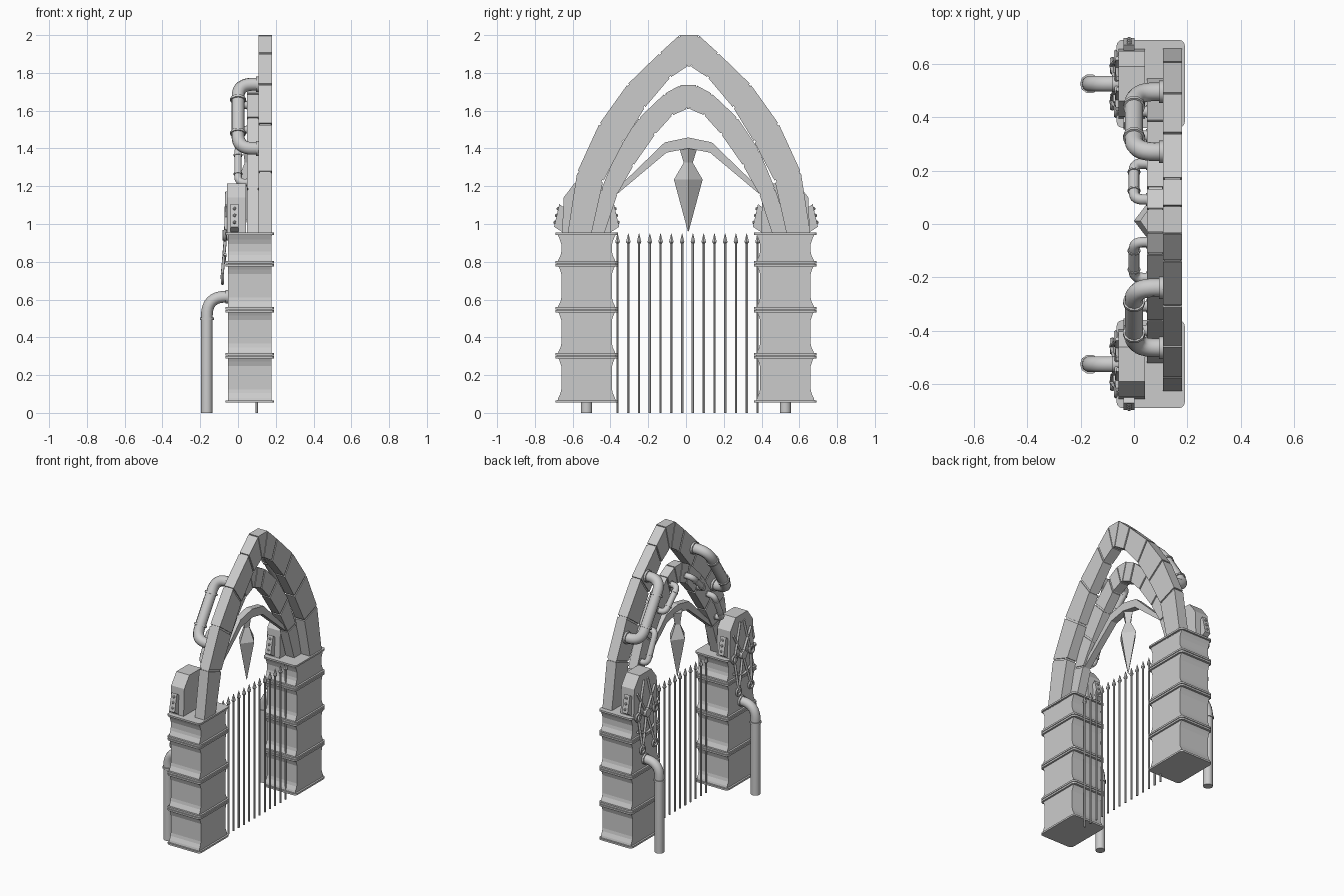
import bpy, bmesh, math
from mathutils import Vector

if "Cube" in bpy.data.objects:
    bpy.data.objects.remove(bpy.data.objects["Cube"])

OFF = 0.012  # the arches and gate sit slightly off the pillar centre line


def finish(name, bm):
    bmesh.ops.recalc_face_normals(bm, faces=bm.faces)
    me = bpy.data.meshes.new(name)
    bm.to_mesh(me)
    bm.free()
    ob = bpy.data.objects.new(name, me)
    bpy.context.collection.objects.link(ob)
    return ob


def add_prism(bm, pts, axis, a, b):
    """Extrude a 2D outline along x (y,z outline) or z (x,y outline)."""
    put = (lambda p, t: (t, p[0], p[1])) if axis == 'x' else (lambda p, t: (p[0], p[1], t))
    lo = [bm.verts.new(put(p, a)) for p in pts]
    hi = [bm.verts.new(put(p, b)) for p in pts]
    n = len(pts)
    bm.faces.new(lo)
    bm.faces.new(hi[::-1])
    for i in range(n):
        j = (i + 1) % n
        bm.faces.new((lo[i], lo[j], hi[j], hi[i]))


def prism(name, pts, axis, a, b):
    bm = bmesh.new()
    add_prism(bm, pts, axis, a, b)
    return finish(name, bm)


def add_rings(bm, x, y, rings, n):
    """Stack of (z, rx, ry) rings, capped."""
    loops = []
    for z, rx, ry in rings:
        loops.append([bm.verts.new((x + rx * math.cos(2 * math.pi * i / n),
                                    y + ry * math.sin(2 * math.pi * i / n), z)) for i in range(n)])
    for l0, l1 in zip(loops, loops[1:]):
        for i in range(n):
            j = (i + 1) % n
            bm.faces.new((l0[i], l0[j], l1[j], l1[i]))
    bm.faces.new(loops[0][::-1])
    bm.faces.new(loops[-1])


def tube(name, pts, r, bend=0.0, collars=()):
    """Round pipe along a polyline with rounded corners; collars are (segment, fraction)."""
    P = [Vector(p) for p in pts]
    path = [P[0]]
    for i in range(1, len(P) - 1):
        a = P[i] + (P[i - 1] - P[i]).normalized() * bend
        b = P[i] + (P[i + 1] - P[i]).normalized() * bend
        for k in range(9):
            t = k / 8
            path.append(a * (1 - t) ** 2 + P[i] * 2 * t * (1 - t) + b * t * t)
    path.append(P[-1])
    runs = [(path, r)]
    for seg, f in collars:
        d = P[seg + 1] - P[seg]
        c = P[seg] + d * f
        d = d.normalized() * r * 0.2
        runs.append(([c - d, c + d], r * 1.2))
    cu = bpy.data.curves.new(name, 'CURVE')
    cu.dimensions = '3D'
    cu.bevel_depth = r
    cu.bevel_resolution = 3
    cu.use_fill_caps = True
    for pth, rad in runs:
        sp = cu.splines.new('POLY')
        sp.points.add(len(pth) - 1)
        for q, v in zip(sp.points, pth):
            q.co = (*v, 1)
            q.radius = rad / r
    ob = bpy.data.objects.new(name, cu)
    bpy.context.collection.objects.link(ob)
    bpy.ops.object.select_all(action='DESELECT')
    ob.select_set(True)
    bpy.context.view_layer.objects.active = ob
    bpy.ops.object.convert(target='MESH')
    bpy.ops.object.shade_smooth_by_angle(angle=math.radians(40))
    return ob


def arch(name, stations, x0, x1, off):
    """Pointed arch of wedge stones from (outer y, z, inner y, z) joints, with recessed mortar."""
    bm = bmesh.new()
    S = [(Vector(s[:2]), Vector(s[2:])) for s in stations]
    flip = lambda v: Vector((-v.x, v.y))
    quads = [(flip(S[0][0]), S[0][0], S[0][1], flip(S[0][1]))]
    for (o0, i0), (o1, i1) in zip(S, S[1:]):
        g = 0.006
        do, di = (o1 - o0).normalized() * g, (i1 - i0).normalized() * g
        q = (o0 + do, o1 - do, i1 - di, i0 + di)
        core = [o0.lerp(i0, .05), o1.lerp(i1, .05), o1.lerp(i1, .95), o0.lerp(i0, .95)]
        quads += [q, tuple(flip(v) for v in q)]
        for m in (core, [flip(v) for v in core]):
            add_prism(bm, [(v.x + off, v.y) for v in m], 'x', x0 + .006, x1 - .006)
    for q in quads:
        add_prism(bm, [(v.x + off, v.y) for v in q], 'x', x0, x1)
    # keep the springing stones seated on the pillars
    for v in bm.verts:
        if v.co.z < 0.97:
            v.co.z = 0.94
    return finish(name, bm)


# Stone arches
arch("outer_arch", [(.05, 2.0, .008, 1.835), (.155, 1.905, .1, 1.775), (.325, 1.74, .235, 1.615),
                    (.475, 1.53, .345, 1.435), (.592, 1.275, .455, 1.225), (.645, .95, .52, .95)],
     .108, .18, .016)
arch("inner_arch", [(.042, 1.735, .006, 1.61), (.125, 1.69, .085, 1.575), (.26, 1.562, .175, 1.475),
                    (.375, 1.39, .29, 1.31), (.46, 1.185, .375, 1.16), (.54, .95, .45, .95)],
     .048, .112, OFF)

# Thin pointed brace under the arches
half = [(0, 1.458), (.125, 1.432), (.385, 1.18), (.375, 1.16), (.115, 1.378), (0, 1.4)]
bm = bmesh.new()
for s in (1, -1):
    add_prism(bm, [(s * y + OFF, z) for y, z in half], 'x', .055, .1)
bmesh.ops.remove_doubles(bm, verts=bm.verts, dist=1e-5)
finish("thin_brace", bm)

# Hanging faceted spike
bm = bmesh.new()
add_rings(bm, .058, OFF, [(.96, .002, .002), (1.235, .058, .076), (1.325, .022, .024), (1.41, .035, .05)], 4)
finish("hanging_spike", bm)

# Gate bars with spear tips
bm = bmesh.new()
for i in range(14):
    y = (i - 6.5) * .057 + .008
    add_rings(bm, .1, y, [(0, .007, .007), (.895, .007, .007), (.905, .014, .014), (.95, .001, .001)], 6)
finish("gate_bars", bm)

bands = [.06, .302, .546, .79, .948]
for s, side in ((1, "right"), (-1, "left")):
    c = s * .526

    # Pillar body with flares at each band
    edge = []
    for z0, z1 in zip(bands, bands[1:]):
        edge += [(.155, z0), (.15, z0 + .02), (.138, z0 + .045), (.134, z0 + .065),
                 (.134, z1 - .055), (.142, z1 - .03), (.155, z1)]
    edge = [p for i, p in enumerate(edge) if i == 0 or p != edge[i - 1]]
    outline = [(c + d, z) for d, z in edge] + [(c - d, z) for d, z in reversed(edge)]
    prism(side + "_pillar", outline, 'x', -.053, .178)

    # Ledges round the pillar
    bm = bmesh.new()
    hx, hy, k = .128, .165, .022
    rect = []
    for sx, sy, a0 in ((1, 1, 0), (-1, 1, 90), (-1, -1, 180), (1, -1, 270)):
        for a in (0, 30, 60, 90):
            t = math.radians(a0 + a)
            rect.append((.0625 + sx * (hx - k) + k * math.cos(t), c + sy * (hy - k) + k * math.sin(t)))
    for i, z in enumerate(bands):
        for dz in ((0,) if i in (0, 4) else (-.008, .008)):
            add_prism(bm, rect, 'z', z + dz - .006, z + dz + .006)
    finish(side + "_pillar_ledges", bm)

    # Tapered block on top of the pillar, with tilted side plates and studs
    cap = [(-.13, .945), (.13, .945), (.122, 1.14), (.065, 1.215), (-.065, 1.215), (-.122, 1.14)]
    prism(side + "_cap_block", [(c + y, z) for y, z in cap], 'x', -.058, .042)
    bm = bmesh.new()
    for m in (1, -1):
        plate = [(.145, 1.105), (.172, .985), (.125, .955), (.11, 1.08)]
        add_prism(bm, [(c + m * y, z) for y, z in plate], 'x', -.04, .002)
        for t in (.2, .5, .8):
            r = bmesh.ops.create_icosphere(bm, subdivisions=1, radius=.01)
            bmesh.ops.translate(bm, verts=r['verts'],
                                vec=(-.018, c + m * (.145 + .027 * t), 1.105 - .12 * t))
    finish(side + "_side_plates", bm)

    # Lattice of rods and rings on the rear face
    for m in (1, -1):
        tag = side + ("_a" if m > 0 else "_b")
        tube(tag + "_long_rod", [(-.062, c + m * .095, 1.1), (-.066, c, .94), (-.085, c - m * .068, .71)], .008, .02)
        tube(tag + "_short_rod", [(-.06, c + m * .02, 1.17), (-.066, c + m * .09, .93), (-.085, c + m * .068, .71)], .008, .02)
        for z, x, d in ((.71, -.082, .068), (.94, -.068, .095)):
            bpy.ops.mesh.primitive_torus_add(major_segments=16, minor_segments=6, major_radius=.024,
                                             minor_radius=.009, location=(x, c + m * d, z),
                                             rotation=(0, math.pi / 2, 0))
            bpy.context.object.name = tag + "_ring"
            bpy.ops.object.shade_smooth_by_angle()
    tube(side + "_cross_rod", [(-.068, c - .1, .84), (-.074, c, .8), (-.068, c + .1, .84)], .008, .04)
    tube(side + "_hub", [(-.04, c, .94), (-.082, c, .94)], .03)

    # Down pipe from the ground into the pillar
    tube(side + "_down_pipe", [(-.165, c, 0), (-.165, c, .615), (-.04, c, .615)], .031, .1,
         [(0, .81), (1, .84)])

    # Pipes bridging along the arches
    def bridge(name, x, a, b, r, bend, o):
        ya, yb = s * a[0] + o, s * b[0] + o
        tube(name, [(x, ya, a[1]), (0, ya, a[1]), (0, yb, b[1]), (x, yb, b[1])], r, bend,
             [(0, .12), (1, .24), (1, .76), (2, .88)])

    bridge(side + "_large_pipe", .115, (.48, 1.4), (.255, 1.74), .035, .08, .016)
    bridge(side + "_small_upper_pipe", .055, (.215, 1.5), (.08, 1.63), .02, .035, OFF)
    bridge(side + "_small_lower_pipe", .055, (.41, 1.22), (.32, 1.41), .02, .035, OFF)
